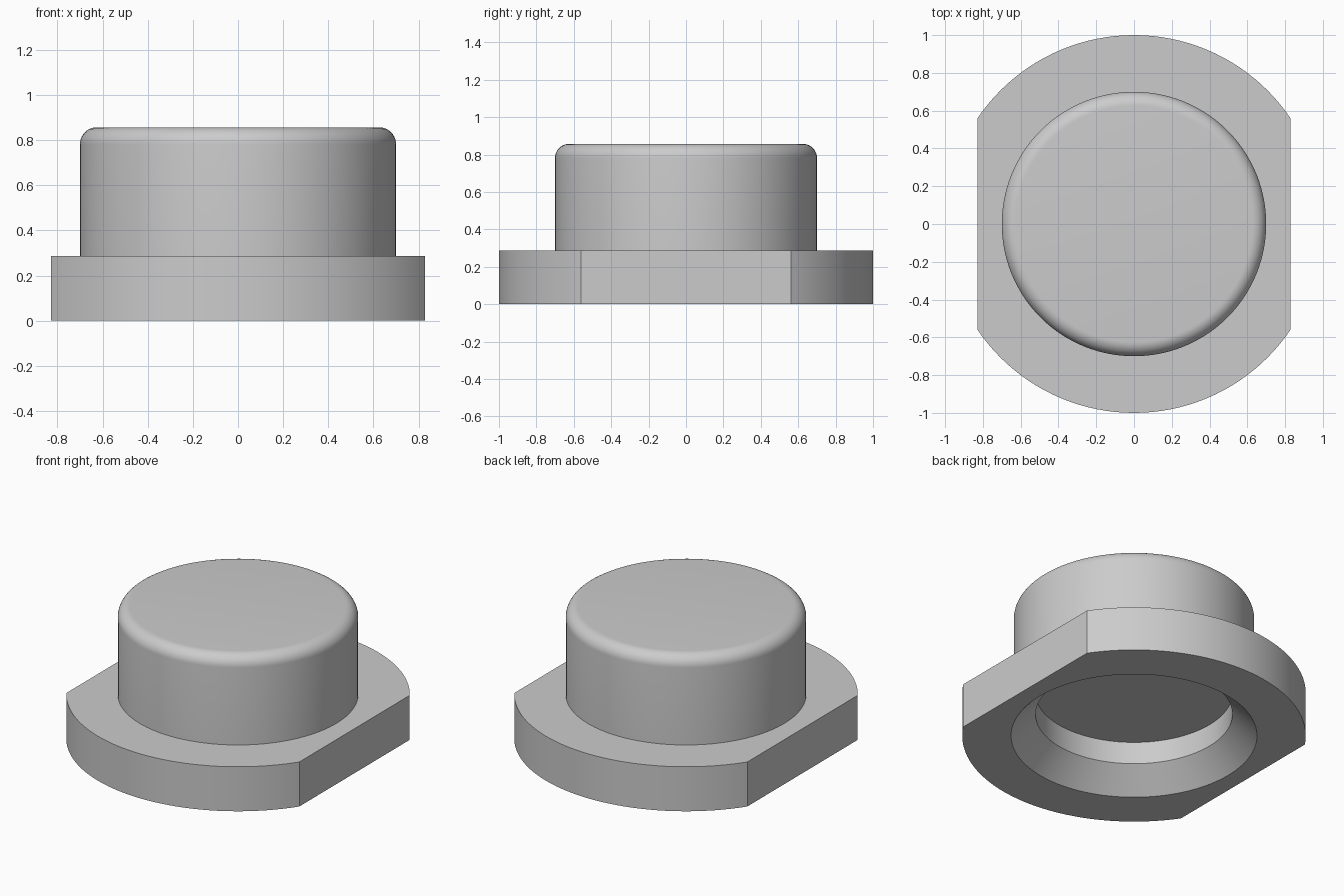
import bpy
import bmesh
from math import cos, sin, pi, tau

cube = bpy.data.objects.get("Cube")
if cube:
    bpy.data.objects.remove(cube, do_unlink=True)

# Main dimensions
FLANGE_R, FLANGE_H, FLAT_X = 1.0, 0.286, 0.828
BOSS_R, TOP_Z, FILLET = 0.70, 0.857, 0.075
MOUTH_R, BORE_R, CHAMFER_H = 0.716, 0.573, 0.143
SEGMENTS = 128
ARC_STEPS = 10

grey = bpy.data.materials.new("plain grey")
grey.use_nodes = True
colour = (0.6, 0.6, 0.6, 1)
grey.diffuse_color = colour
grey.node_tree.nodes["Principled BSDF"].inputs["Base Color"].default_value = colour

# Half section: recess, flange, boss and rounded top edge
profile = [(0, FLANGE_H), (BORE_R, FLANGE_H), (BORE_R, CHAMFER_H), (MOUTH_R, 0),
           (FLANGE_R, 0), (FLANGE_R, FLANGE_H), (BOSS_R, FLANGE_H)]
for i in range(ARC_STEPS + 1):
    a = pi / 2 * i / ARC_STEPS
    profile.append((BOSS_R - FILLET + FILLET * cos(a), TOP_Z - FILLET + FILLET * sin(a)))
profile.append((0, TOP_Z))

# Revolve the section about the vertical axis
bm = bmesh.new()
verts = [bm.verts.new((0, -r, z)) for r, z in profile]
edges = [bm.edges.new(pair) for pair in zip(verts, verts[1:])]
bmesh.ops.spin(bm, geom=verts + edges, cent=(0, 0, 0), axis=(0, 0, 1),
               angle=tau, steps=SEGMENTS)
bmesh.ops.remove_doubles(bm, verts=bm.verts[:], dist=0.0001)

# Cut the two parallel flats on the flange sides and close them
for side in (-1, 1):
    bmesh.ops.bisect_plane(bm, geom=bm.verts[:] + bm.edges[:] + bm.faces[:], dist=0.00001,
                           plane_co=(side * FLAT_X, 0, 0), plane_no=(side, 0, 0),
                           clear_outer=True)
    rim = [e for e in bm.edges if e.is_boundary]
    bmesh.ops.holes_fill(bm, edges=rim, sides=0)
bmesh.ops.recalc_face_normals(bm, faces=bm.faces[:])

mesh = bpy.data.meshes.new("flanged_cap")
bm.to_mesh(mesh)
bm.free()
mesh.materials.append(grey)
cap = bpy.data.objects.new("flanged_cap", mesh)
bpy.context.collection.objects.link(cap)

# Smooth the round walls, keep the corners crisp
bpy.ops.object.select_all(action="DESELECT")
cap.select_set(True)
bpy.context.view_layer.objects.active = cap
bpy.ops.object.shade_smooth_by_angle(angle=pi / 6)
